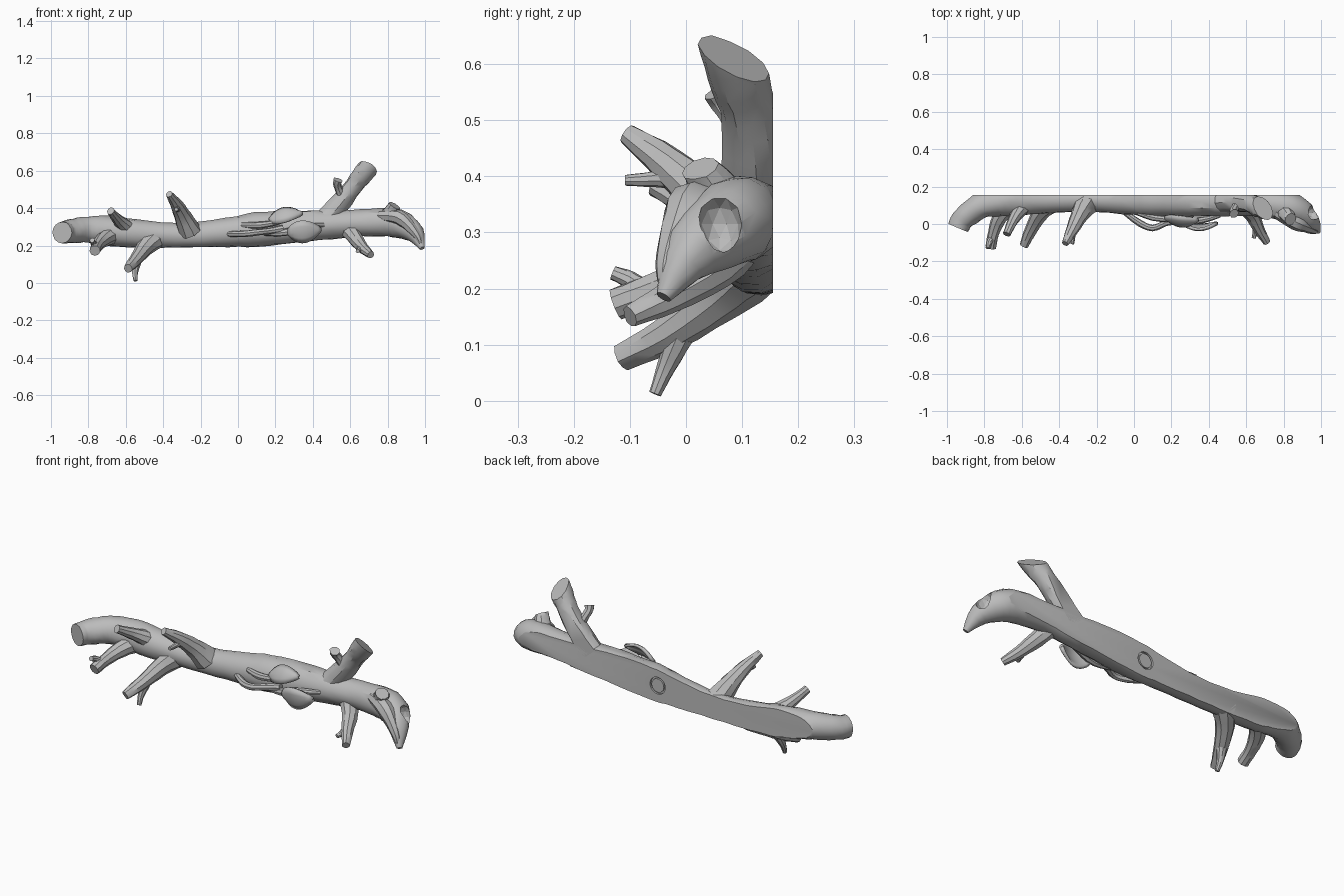
import bpy, bmesh, math, random
from mathutils import Vector

random.seed(4)
if "Cube" in bpy.data.objects:
    bpy.data.objects.remove(bpy.data.objects["Cube"])

BACK = 0.155
bark = bpy.data.materials.new("plain grey")
bark.use_nodes = True
bark.diffuse_color = (0.5, 0.5, 0.5, 1)
bark.node_tree.nodes["Principled BSDF"].inputs["Base Color"].default_value = (0.5, 0.5, 0.5, 1)
bark.node_tree.nodes["Principled BSDF"].inputs["Roughness"].default_value = 0.8


def finish(name, bm, angle=32):
    bmesh.ops.recalc_face_normals(bm, faces=bm.faces)
    mesh = bpy.data.meshes.new(name)
    bm.to_mesh(mesh)
    bm.free()
    mesh.materials.append(bark)
    ob = bpy.data.objects.new(name, mesh)
    bpy.context.collection.objects.link(ob)
    bpy.ops.object.select_all(action='DESELECT')
    ob.select_set(True)
    bpy.context.view_layer.objects.active = ob
    bpy.ops.object.shade_smooth_by_angle(angle=math.radians(angle))
    return ob


def spline(points, steps):
    """Smooth path through (x, y, z, radius) points."""
    p = [Vector(q) for q in points]
    p = [2 * p[0] - p[1]] + p + [2 * p[-1] - p[-2]]
    out = []
    for a, b, c, d in zip(p, p[1:], p[2:], p[3:]):
        for i in range(steps):
            t = i / steps
            out.append(0.5 * (2 * b + (c - a) * t + (2 * a - 5 * b + 4 * c - d) * t**2
                              + (3 * b - a - 3 * c + d) * t**3))
    return out + [p[-2]]


def slice_off(bm, point, normal):
    """Cut away everything beyond a plane and cap the opening."""
    geom = bm.verts[:] + bm.edges[:] + bm.faces[:]
    cut = bmesh.ops.bisect_plane(bm, geom=geom, plane_co=point, plane_no=normal, clear_outer=True)
    edges = [e for e in cut["geom_cut"] if isinstance(e, bmesh.types.BMEdge)]
    if edges:
        bmesh.ops.holes_fill(bm, edges=edges, sides=0)


def limb(name, points, sides=10, steps=3, rough=0.05, cuts=()):
    """Tapered, slightly uneven tube with a flat wall side."""
    path = spline(points, steps)
    bm = bmesh.new()
    rings = []
    side = None
    for i, q in enumerate(path):
        tangent = (path[min(i + 1, len(path) - 1)] - path[max(i - 1, 0)]).to_3d().normalized()
        side = tangent.orthogonal() if side is None else side - tangent * side.dot(tangent)
        side.normalize()
        up = tangent.cross(side)
        ring = []
        for k in range(sides):
            a = math.tau * k / sides
            r = q[3] * (1 + random.uniform(-rough, rough))
            ring.append(bm.verts.new(q.to_3d() + r * (math.cos(a) * side + math.sin(a) * up)))
        rings.append(ring)
    for r0, r1 in zip(rings, rings[1:]):
        for k in range(sides):
            j = (k + 1) % sides
            bm.faces.new((r0[k], r0[j], r1[j], r1[k]))
    bm.faces.new(rings[0])
    bm.faces.new(rings[-1])
    for point, normal in list(cuts) + [((0, BACK, 0), (0, 1, 0))]:
        slice_off(bm, point, normal)
    return finish(name, bm)


def leaf(name, base, tip, width, normal):
    """Almond leaf with a shallow centre fold."""
    base, tip, n = Vector(base), Vector(tip), Vector(normal).normalized()
    across = n.cross(tip - base).normalized()
    bm = bmesh.new()
    rows = []
    for i in range(11):
        t = 0.02 + 0.97 * i / 10
        half = width / 2 * math.sin(math.pi * t ** 0.85) ** 0.75
        mid = base.lerp(tip, t) + n * 0.025 * math.sin(math.pi * t)
        rows.append([bm.verts.new(mid + across * half * s - n * (0.018 * s * s - 0.006 * abs(s)))
                     for s in (-1, -0.5, 0, 0.5, 1)])
    for r0, r1 in zip(rows, rows[1:]):
        for k in range(4):
            bm.faces.new((r0[k], r0[k + 1], r1[k + 1], r1[k]))
    ob = finish(name, bm, 40)
    mod = ob.modifiers.new("thickness", 'SOLIDIFY')
    mod.thickness = 0.014
    mod.offset = 0


def carve(target, cutter):
    cutter.hide_render = True
    cutter.hide_viewport = True
    mod = target.modifiers.new("carve", 'BOOLEAN')
    mod.operation = 'DIFFERENCE'
    mod.solver = 'EXACT'
    mod.object = cutter


def disc(name, radius, depth, x, y, z):
    bpy.ops.mesh.primitive_cylinder_add(vertices=32, radius=radius, depth=depth,
                                        location=(x, y, z), rotation=(math.pi / 2, 0, 0))
    ob = bpy.context.object
    ob.name = name
    ob.data.materials.append(bark)
    return ob


# Main bough, bending forward at both ends
trunk = limb("trunk", [
    (-.94, -.02, .27, .057), (-.92, .02, .272, .06), (-.87, .065, .28, .066), (-.8, .105, .285, .07),
    (-.7, .12, .28, .078), (-.6, .125, .268, .079), (-.4, .13, .255, .067),
    (-.2, .13, .258, .068), (0, .13, .275, .083), (.1, .13, .285, .092),
    (.3, .125, .3, .087), (.5, .12, .312, .077), (.65, .115, .32, .072),
    (.8, .095, .325, .077), (.88, .07, .31, .074), (.945, .01, .265, .052),
    (.985, -.04, .185, .014)], sides=16, rough=0.035)

# Hollow in the broken end and round recess in the wall side
bpy.ops.mesh.primitive_ico_sphere_add(subdivisions=2, radius=0.05, location=(.955, .06, .315))
hollow = bpy.context.object
hollow.name = "hollow_cutter"
hollow.scale = (1, 0.8, 1.1)
carve(trunk, hollow)
carve(trunk, disc("recess_cutter", .045, .02, .06, BACK, .285))
disc("recess_button", .036, .009, .06, BACK - .0055, .285)

# Rising fork with its side twig
limb("fork", [(.47, .12, .34, .06), (.54, .12, .42, .055), (.62, .11, .52, .05),
              (.67, .09, .585, .055), (.72, .075, .65, .056)],
     sides=12, cuts=[((.69, .09, .605), (.45, .5, .75))])
limb("fork_twig", [(.56, .11, .45, .03), (.54, .085, .5, .022), (.53, .065, .53, .022),
                   (.535, .055, .55, .026)], sides=8)

# Knot and splinters on the broken end
limb("end_knot", [(.79, .08, .34, .05), (.82, .045, .385, .04), (.84, .02, .42, .032)],
     cuts=[((.835, .025, .415), (.5, -.3, .8))])
limb("end_ridge", [(.76, .06, .36, .03), (.86, .01, .35, .04), (.92, -.015, .3, .032),
                   (.965, -.035, .24, .02), (.975, -.04, .2, .008)], sides=8)

# Twigs, each a main stem followed by its offshoots
twigs = {
    "upper_left_twig": [(-.59, .1, .29, .045), (-.635, .04, .33, .032), (-.665, -.02, .365, .024),
                        (-.68, -.055, .385, .021)],
    "lower_left_twig": [(-.67, .1, .26, .05), (-.72, .03, .23, .04), (-.75, -.05, .2, .031),
                        (-.765, -.125, .172, .029)],
    "lower_left_offshoot": [(-.755, -.07, .195, .02), (-.775, -.1, .215, .016), (-.78, -.13, .228, .013)],
    "lower_middle_twig": [(-.44, .12, .24, .06), (-.5, .06, .185, .045), (-.55, -.03, .12, .034),
                          (-.588, -.115, .077, .024)],
    "lower_middle_offshoot": [(-.54, -.01, .115, .026), (-.55, -.035, .06, .017), (-.548, -.055, .012, .011)],
    "upper_middle_twig": [(-.26, .1, .28, .065), (-.295, .04, .355, .046), (-.33, -.03, .42, .034),
                          (-.368, -.105, .475, .019)],
    "upper_middle_offshoot": [(-.32, -.01, .4, .024), (-.325, -.06, .395, .014), (-.33, -.108, .393, .01)],
    "lower_right_twig": [(.58, .11, .3, .05), (.63, .05, .235, .04), (.67, -.03, .185, .03),
                         (.71, -.1, .15, .02)],
    "lower_right_offshoot": [(.655, 0, .2, .024), (.65, -.04, .18, .016), (.64, -.075, .17, .011)],
}
for name, points in twigs.items():
    limb(name, points, sides=9)

# Looping vine and strands lying over the bark
limb("vine_loop", [(-.06, .07, .262, .014), (.03, .005, .262, .018), (.1, -.022, .27, .017),
                   (.17, .005, .278, .017), (.24, .02, .29, .02)], sides=8)
limb("upper_strand", [(.02, .06, .31, .014), (.1, .035, .308, .018), (.18, .025, .318, .016),
                      (.25, .02, .335, .012)], sides=8)
limb("lower_strand", [(.14, .035, .265, .012), (.25, .015, .27, .02), (.36, .02, .3, .018),
                      (.46, .045, .31, .01)], sides=8)

# Pair of leaves
leaf("upper_leaf", (.165, .03, .335), (.345, .02, .375), .095, (0, -.8, .6))
leaf("lower_leaf", (.265, -.005, .27), (.445, .0, .285), .12, (0, -.95, -.2))
